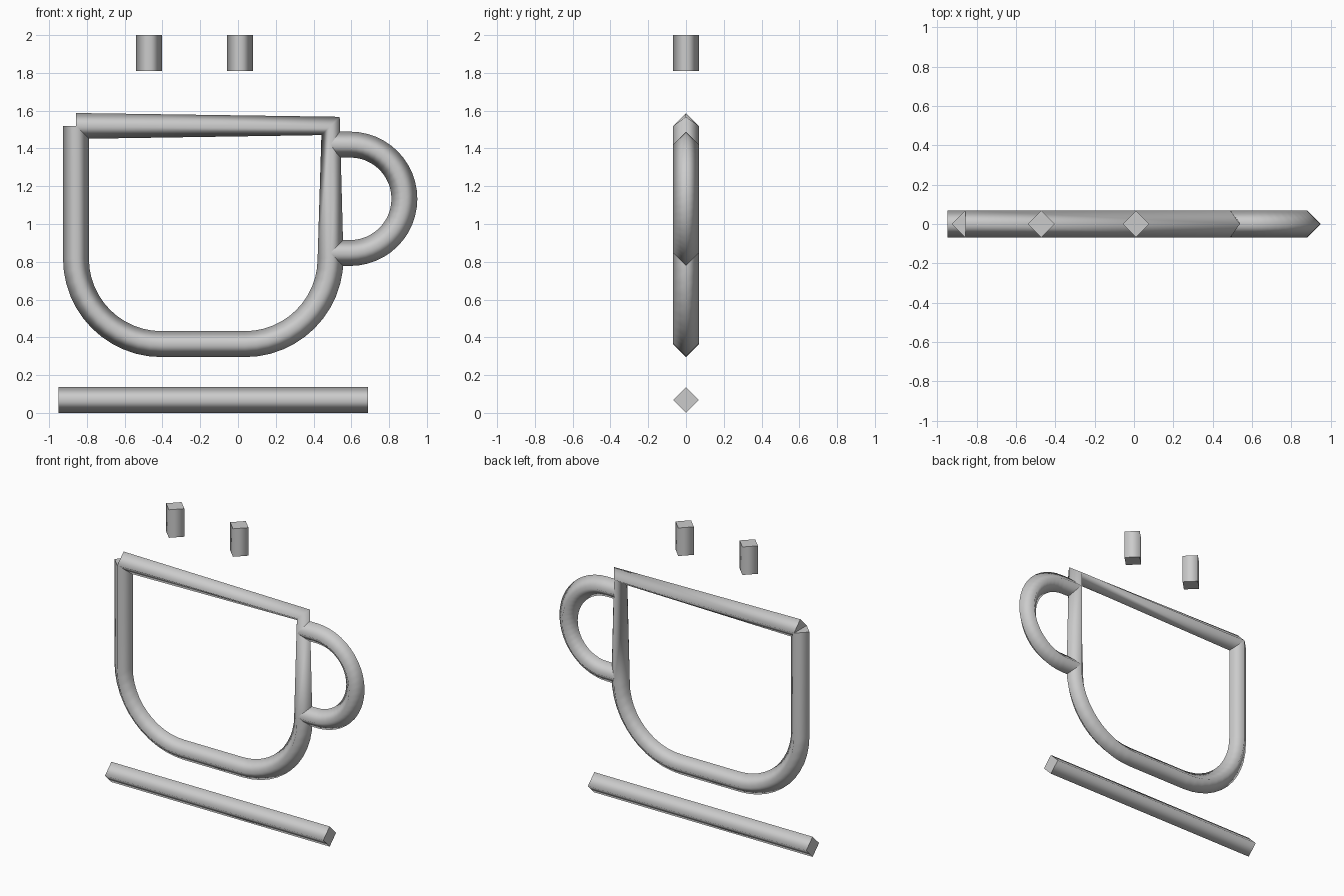
import bpy, bmesh, math
from mathutils import Vector

if "Cube" in bpy.data.objects:
    bpy.data.objects.remove(bpy.data.objects["Cube"])

R = 0.0685  # half width of the diamond-section rod

grey = bpy.data.materials.new("grey")
grey.diffuse_color = (0.6, 0.6, 0.6, 1)
grey.use_nodes = True
grey.node_tree.nodes["Principled BSDF"].inputs["Base Color"].default_value = grey.diffuse_color


def arc(cx, cz, r, a0, a1, n):
    """Points on an arc in the x-z plane, angles in degrees."""
    return [(cx + r * math.cos(math.radians(a0 + (a1 - a0) * i / n)),
             cz + r * math.sin(math.radians(a0 + (a1 - a0) * i / n)))
            for i in range(n + 1)]


def rod(name, path):
    """Sweep a diamond section along an x-z path, smooth sides and flat caps."""
    pts = [Vector(p) for p in path]
    bm = bmesh.new()
    rings = []
    for i, p in enumerate(pts):
        t = Vector((0, 0))
        if i > 0:
            t += (p - pts[i - 1]).normalized()
        if i < len(pts) - 1:
            t += (pts[i + 1] - p).normalized()
        t.normalize()
        n = Vector((-t.y, t.x)) * R
        rings.append([bm.verts.new(c) for c in (
            (p.x + n.x, 0, p.y + n.y), (p.x, -R, p.y),
            (p.x - n.x, 0, p.y - n.y), (p.x, R, p.y))])
    for a, b in zip(rings, rings[1:]):
        for k in range(4):
            j = (k + 1) % 4
            bm.faces.new((a[k], a[j], b[j], b[k])).smooth = True
    for ring in (rings[0], rings[-1]):
        cap = bm.faces.new(ring)
        for e in cap.edges:
            e.smooth = False
    bmesh.ops.recalc_face_normals(bm, faces=bm.faces[:])
    mesh = bpy.data.meshes.new(name)
    bm.to_mesh(mesh)
    bm.free()
    mesh.materials.append(grey)
    obj = bpy.data.objects.new(name, mesh)
    bpy.context.collection.objects.link(obj)
    return obj


# Cup outline: left wall, rounded bottom, right wall, rim
rod("cup_outline",
    [(-0.858, 1.519)]
    + arc(-0.405, 0.817, 0.453, 180, 270, 12)
    + arc(0.037, 0.817, 0.453, 270, 360, 12)
    + [(0.49, 1.519), (-0.858, 1.519)])

# Handle loop on the right wall
rod("handle", [(0.495, 1.4205)] + arc(0.594, 1.1335, 0.287, 90, -90, 24)
    + [(0.495, 0.8465)])

# Saucer bar under the cup
rod("saucer", [(-0.95, R), (0.688, R)])

# Two short steam marks above the cup
for side, x in (("left", -0.471), ("right", 0.01)):
    rod("steam_" + side, [(x, 1.81), (x, 2.0)])
